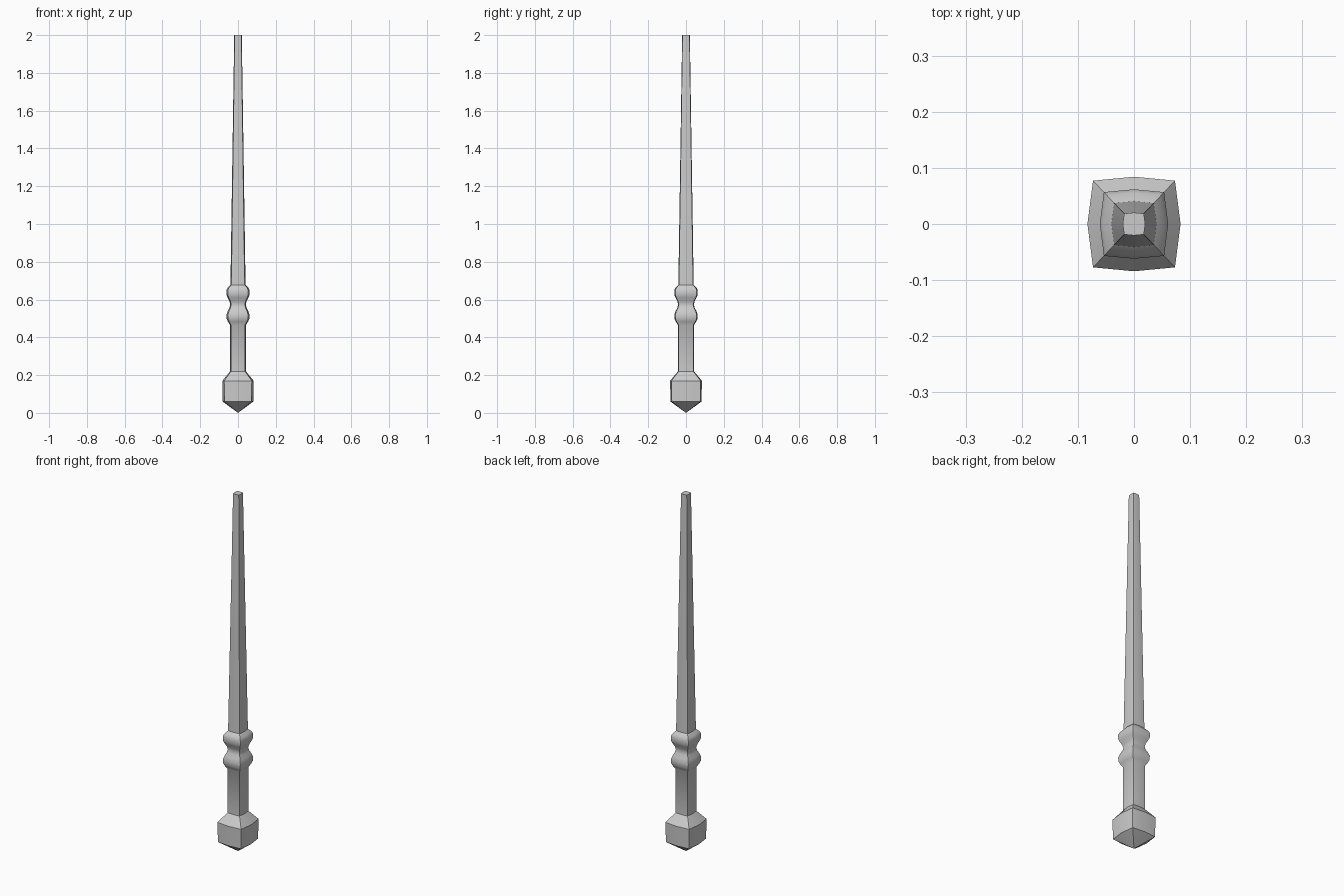
import bpy, bmesh, math

if "Cube" in bpy.data.objects:
    bpy.data.objects.remove(bpy.data.objects["Cube"])

# Height and half-width of the tapered post, bottom to top
PROFILE = [
    (0.06, 0.081), (0.17, 0.083), (0.22, 0.042), (0.465, 0.042),      # foot and grip
    (0.482, 0.053), (0.498, 0.060), (0.52, 0.061), (0.54, 0.054),     # lower collar
    (0.557, 0.045), (0.573, 0.041), (0.59, 0.045),                    # waist
    (0.61, 0.055), (0.625, 0.061), (0.65, 0.061), (0.662, 0.055),     # upper collar
    (0.678, 0.040), (2.0, 0.020),                                     # shaft
]
# Bowed square section: corners sit slightly inside the side midpoints
CX, CY, MX, MY = 0.88, 0.93, 1.0, 1.015
SECTION = [(MX, 0), (CX, CY), (0, MY), (-CX, CY),
           (-MX, 0), (-CX, -CY), (0, -MY), (CX, -CY)]


def loft(name, profile, section):
    bm = bmesh.new()
    rings = [[bm.verts.new((x * r, y * r, z)) for x, y in section] for z, r in profile]
    n = len(section)
    for a, b in zip(rings, rings[1:]):
        for i in range(n):
            j = (i + 1) % n
            bm.faces.new((a[i], a[j], b[j], b[i]))
    # pointed base and flat tip
    point = bm.verts.new((0, 0, 0))
    for i in range(n):
        bm.faces.new((point, rings[0][(i + 1) % n], rings[0][i]))
    bm.faces.new(rings[-1])
    bmesh.ops.recalc_face_normals(bm, faces=bm.faces)
    mesh = bpy.data.meshes.new(name)
    bm.to_mesh(mesh)
    bm.free()
    obj = bpy.data.objects.new(name, mesh)
    bpy.context.collection.objects.link(obj)
    bpy.context.view_layer.objects.active = obj
    obj.select_set(True)
    bpy.ops.object.shade_smooth_by_angle(angle=math.radians(35))
    return obj


loft("tapered_post", PROFILE, SECTION)
